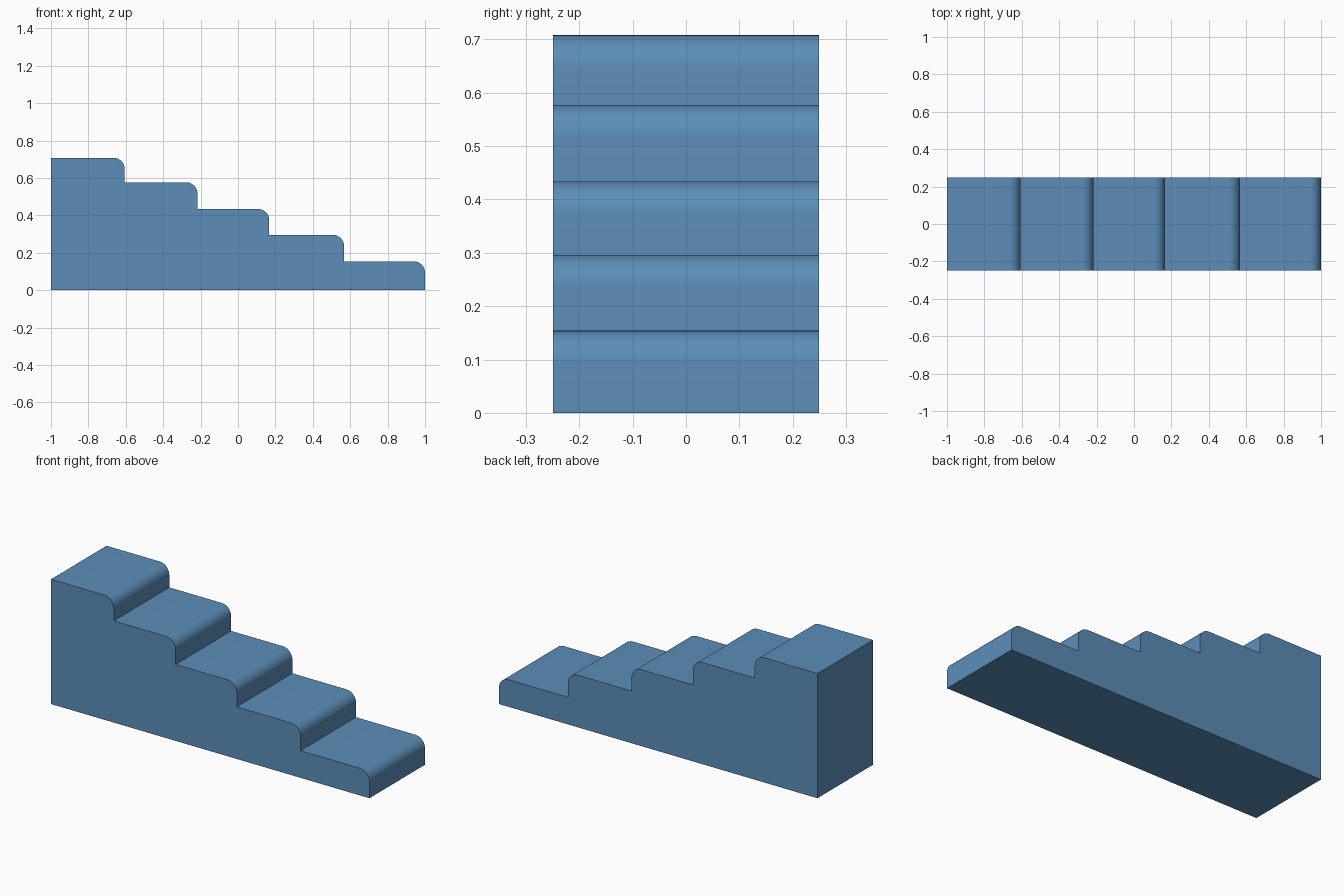
import bpy, bmesh, math

if "Cube" in bpy.data.objects:
    bpy.data.objects.remove(bpy.data.objects["Cube"])

HALF_WIDTH = 0.249
RADIUS = 0.06
SEGMENTS = 10
# (riser x, tread z) from the top step down
STEPS = [(-0.606, 0.708), (-0.217, 0.577), (0.167, 0.434), (0.567, 0.296), (1.0, 0.154)]

blue = bpy.data.materials.new("steel blue")
blue.diffuse_color = (0.107, 0.270, 0.480, 1.0)
blue.use_nodes = True
blue.node_tree.nodes["Principled BSDF"].inputs["Base Color"].default_value = blue.diffuse_color

# Side profile: back corner, then each tread with a rounded nose and a riser
profile = [(-1.0, 0.0), (-1.0, STEPS[0][1])]
for i, (x, z) in enumerate(STEPS):
    for k in range(SEGMENTS + 1):
        a = math.pi / 2 * (1 - k / SEGMENTS)
        profile.append((x - RADIUS + RADIUS * math.cos(a), z - RADIUS + RADIUS * math.sin(a)))
    profile.append((x, STEPS[i + 1][1] if i + 1 < len(STEPS) else 0.0))

# Extrude the profile across the width
bm = bmesh.new()
side = bm.faces.new([bm.verts.new((x, -HALF_WIDTH, z)) for x, z in profile])
ext = bmesh.ops.extrude_face_region(bm, geom=[side], use_keep_orig=True)
moved = [v for v in ext["geom"] if isinstance(v, bmesh.types.BMVert)]
bmesh.ops.translate(bm, verts=moved, vec=(0, 2 * HALF_WIDTH, 0))
bmesh.ops.recalc_face_normals(bm, faces=bm.faces)

mesh = bpy.data.meshes.new("staircase")
bm.to_mesh(mesh)
bm.free()
mesh.materials.append(blue)
stairs = bpy.data.objects.new("staircase", mesh)
bpy.context.collection.objects.link(stairs)

# Smooth the rounded noses, keep the corners sharp
bpy.context.view_layer.objects.active = stairs
stairs.select_set(True)
bpy.ops.object.shade_smooth_by_angle(angle=math.radians(30))
